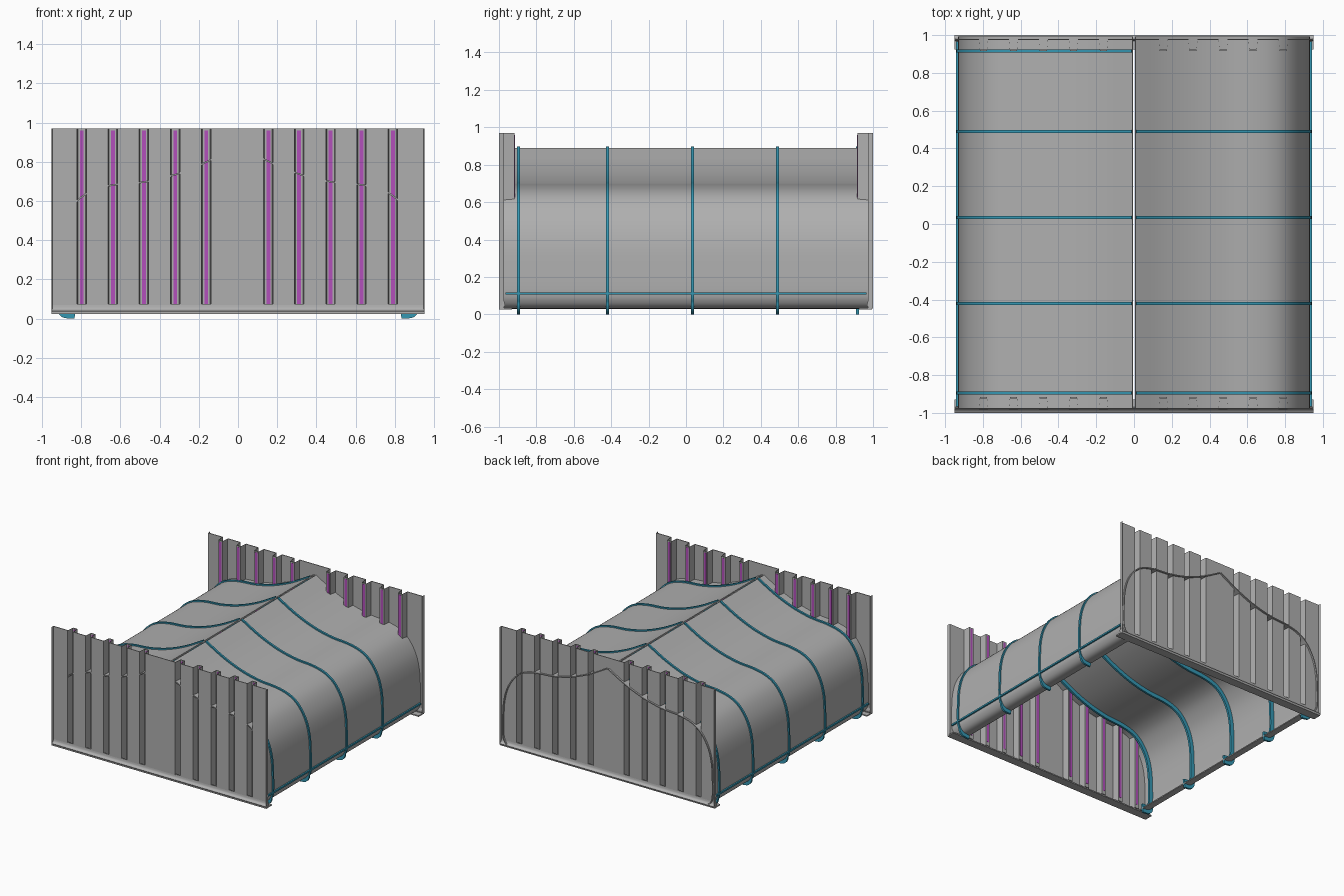
import bpy, bmesh
from mathutils import Vector

if "Cube" in bpy.data.objects:
    bpy.data.objects.remove(bpy.data.objects["Cube"])


def material(name, rgb):
    m = bpy.data.materials.new(name)
    m.diffuse_color = (*rgb, 1)
    m.use_nodes = True
    m.node_tree.nodes["Principled BSDF"].inputs["Base Color"].default_value = m.diffuse_color
    return m


GREY = material("dark_grey", (0.43, 0.43, 0.43))
BLUE = material("blue", (0.035, 0.31, 0.45))
PURPLE = material("purple", (0.45, 0.08, 0.50))


def finish(name, bm, mat=GREY, smooth=True):
    bmesh.ops.recalc_face_normals(bm, faces=bm.faces)
    me = bpy.data.meshes.new(name)
    bm.to_mesh(me)
    bm.free()
    ob = bpy.data.objects.new(name, me)
    bpy.context.collection.objects.link(ob)
    me.materials.append(mat)
    if smooth:
        bpy.ops.object.select_all(action='DESELECT')
        ob.select_set(True)
        bpy.context.view_layer.objects.active = ob
        bpy.ops.object.shade_smooth_by_angle(angle=0.6)
    return ob


def strip(bm, a, b, p, q):
    """Closed solid between two polylines a and b, swept from offset vector p to q."""
    rings = [[bm.verts.new(Vector(v) + Vector(o)) for v, o in
              ((u, p), (u, q), (w, q), (w, p))] for u, w in zip(a, b)]
    for r, s in zip(rings, rings[1:]):
        for k in range(4):
            j = (k + 1) % 4
            bm.faces.new((r[k], r[j], s[j], s[k]))
    bm.faces.new(rings[0])
    bm.faces.new(rings[-1])


def box(name, lo, hi, mat=GREY):
    bm = bmesh.new()
    strip(bm, [(lo[0], lo[1], lo[2]), (lo[0], lo[1], hi[2])],
          [(hi[0], lo[1], lo[2]), (hi[0], lo[1], hi[2])],
          (0, 0, 0), (0, hi[1] - lo[1], 0))
    return finish(name, bm, mat, False)


def spline(pts, n=6):
    """Smooth curve through the points (Catmull-Rom)."""
    P = [Vector(p) for p in pts]
    P = [2 * P[0] - P[1]] + P + [2 * P[-1] - P[-2]]
    out = []
    for i in range(1, len(P) - 2):
        a, b, c, d = P[i - 1:i + 3]
        for k in range(n):
            t = k / n
            out.append(0.5 * (2 * b + (c - a) * t + (2 * a - 5 * b + 4 * c - d) * t * t
                              + (3 * b - a - 3 * c + d) * t ** 3))
    return out + [P[-2]]


# Cover cross-section, from the ridge over the shoulder to the curled lower edge
PROFILE = spline([(0.006, 0.885), (0.16, 0.80), (0.32, 0.735), (0.48, 0.697),
                  (0.63, 0.683), (0.74, 0.655), (0.82, 0.60), (0.885, 0.50),
                  (0.918, 0.38), (0.927, 0.24), (0.927, 0.12), (0.915, 0.07),
                  (0.885, 0.04), (0.83, 0.032)])


def offset(dist, side):
    """Profile moved along its outward normal; dist is a function of the point."""
    out = []
    for i, p in enumerate(PROFILE):
        t = (PROFILE[min(i + 1, len(PROFILE) - 1)] - PROFILE[max(i - 1, 0)]).normalized()
        q = p + Vector((-t.y, t.x)) * dist(p)
        out.append((side * max(q.x, 0.004), 0, max(q.y, 0)))
    return out


def band_outer(p):
    # the band thickens into a small foot under the lower edge
    return 0.014 + 0.02 * min(1, max(0, (0.07 - p.y) / 0.03))


# Two curved covers with hoops and a long side rail
BANDS = [-0.895, -0.42, 0.035, 0.49, 0.917]
for side, label in ((-1, "left"), (1, "right")):
    bm = bmesh.new()
    strip(bm, offset(lambda p: 0.004, side), offset(lambda p: -0.004, side),
          (0, -0.978, 0), (0, 0.993, 0))
    finish(label + "_cover", bm)
    for i, y in enumerate(BANDS[:5 if side < 0 else 4]):
        bm = bmesh.new()
        strip(bm, offset(band_outer, side), offset(lambda p: -0.035, side),
              (0, y - 0.008, 0), (0, y + 0.008, 0))
        finish(f"{label}_hoop_{i + 1}", bm, BLUE)
    x0, x1 = sorted((side * 0.925, side * 0.942))
    box(label + "_side_rail", (x0, -0.965, 0.105), (x1, 0.965, 0.118), BLUE)

# Corrugated end panels: channels pressed inward, each with a coloured strip
RIBS = [-0.797, -0.638, -0.48, -0.32, -0.162, 0.155, 0.312, 0.472, 0.63, 0.79]
SHEET, CREST, EDGE = 0.98, 0.923, 1.0
for s, label in ((-1, "front"), (1, "back")):
    path = [(-0.95, EDGE), (-0.946, SHEET)]
    for x in RIBS:
        path += [(x - 0.024, SHEET), (x - 0.019, CREST), (x + 0.019, CREST), (x + 0.024, SHEET)]
    path += [(0.946, SHEET), (0.95, EDGE)]
    bm = bmesh.new()
    strip(bm, [(x, s * y, 0) for x, y in path], [(x, s * (y - 0.006), 0) for x, y in path],
          (0, 0, 0.03), (0, 0, 0.97))
    finish(label + "_panel", bm, GREY, False)
    for i, x in enumerate(RIBS):
        y0, y1 = sorted((s * (CREST - 0.008), s * (CREST + 0.002)))
        box(f"{label}_strip_{i + 1}", (x - 0.010, y0, 0.06), (x + 0.010, y1, 0.96), PURPLE)

    # bottom lip, curving out of the sheet
    top = spline([(0.979, 0.075), (0.984, 0.052), (1.0, 0.04)], 5)
    low = spline([(0.973, 0.075), (0.969, 0.045), (0.995, 0.03)], 5)
    bm = bmesh.new()
    strip(bm, [(0, s * p.x, p.y) for p in top], [(0, s * p.x, p.y) for p in low],
          (-0.95, 0, 0), (0.95, 0, 0))
    finish(label + "_lip", bm)
    y0, y1 = (-1.0, -0.93) if s < 0 else (0.925, 0.995)
    box(label + "_base_flange", (-0.95, y0, 0.025), (0.95, y1, 0.034))
